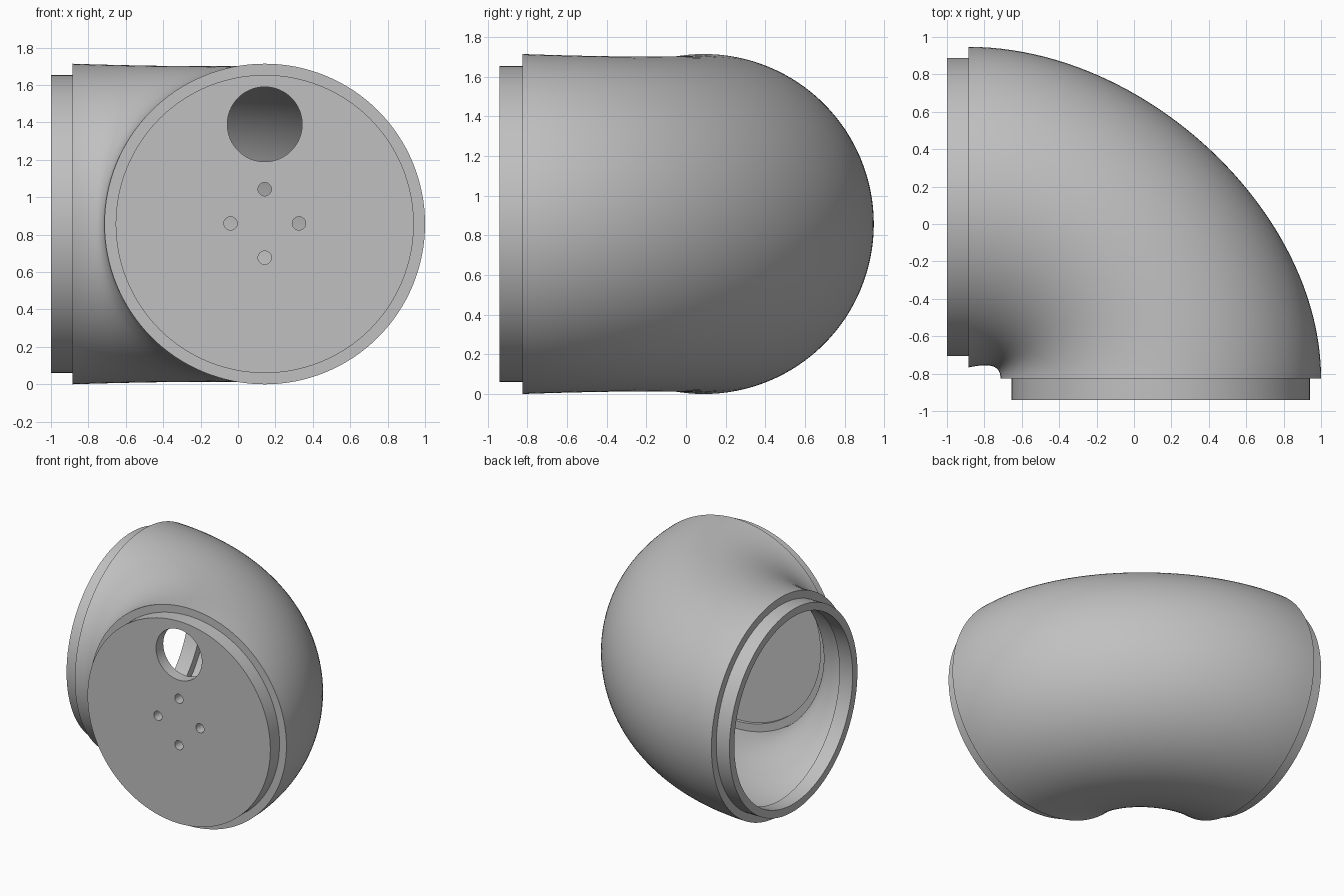
import bpy, bmesh, math
from mathutils import Vector

cube = bpy.data.objects.get("Cube")
if cube:
    bpy.data.objects.remove(cube, do_unlink=True)

SEG, STEPS = 128, 48
R, COLLAR, BORE, WALL = 0.857, 0.797, 0.737, 0.06
UP = Vector((0, 0, 1))
LEFT_Y, FRONT_X, MID_Z = 0.09, 0.143, 0.857

grey = bpy.data.materials.new("light grey")
grey.use_nodes = True
grey.diffuse_color = (0.53, 0.53, 0.53, 1)
grey.node_tree.nodes["Principled BSDF"].inputs["Base Color"].default_value = (0.53, 0.53, 0.53, 1)


def bezier(points, t):
    a, b, c, d = (Vector((x, y, MID_Z)) for x, y in points)
    s = 1 - t
    return a * s**3 + b * 3 * s * s * t + c * 3 * s * t * t + d * t**3


def ring(centre, side, r, rz):
    angles = (2 * math.pi * i / SEG for i in range(SEG))
    return [centre + side * (r * math.cos(a)) + UP * (rz * math.sin(a)) for a in angles]


def front_ring(y, r):
    return ring(Vector((FRONT_X, y, MID_Z)), Vector((1, 0, 0)), r, r)


def side_ring(x, r):
    return ring(Vector((x, LEFT_Y, MID_Z)), Vector((0, 1, 0)), r, r)


# Bend: sections span an outer and an inner guide curve
OUTER = [(-0.885, 0.947), (0.06, 0.947), (1.0, 0.06), (1.0, -0.825)]
INNER = [(-0.885, -0.767), (-0.80, -0.75), (-0.714, -0.74), (-0.714, -0.825)]


def bend_ring(t, inset):
    o, i = bezier(OUTER, t), bezier(INNER, t)
    rz = R - 0.052 * t * (1 - t)
    return ring((o + i) / 2, (o - i).normalized(), (o - i).length / 2 - inset, rz - inset)


def make_object(name, bm):
    bmesh.ops.recalc_face_normals(bm, faces=bm.faces)
    mesh = bpy.data.meshes.new(name)
    bm.to_mesh(mesh)
    bm.free()
    mesh.materials.append(grey)
    obj = bpy.data.objects.new(name, mesh)
    bpy.context.collection.objects.link(obj)
    return obj


# Closed skin: front plate, collar, bend, open collar, then back along the inside
steps = [k / STEPS for k in range(STEPS + 1)]
rings = [front_ring(-0.94, COLLAR), front_ring(-0.825, COLLAR)]
rings += [bend_ring(t, 0) for t in reversed(steps)]
rings += [side_ring(-0.885, COLLAR), side_ring(-1.0, COLLAR),
          side_ring(-1.0, BORE), side_ring(-0.885, BORE)]
rings += [bend_ring(t, WALL) for t in steps]
rings += [front_ring(-0.825, BORE), front_ring(-0.85, BORE)]

bm = bmesh.new()
loops = [[bm.verts.new(p) for p in pts] for pts in rings]
for a, b in zip(loops, loops[1:]):
    for i in range(SEG):
        j = (i + 1) % SEG
        bm.faces.new((a[i], a[j], b[j], b[i]))
bm.faces.new(loops[0])
bm.faces.new(loops[-1])
housing = make_object("elbow_housing", bm)

# Holes through the front plate: one large port and four screw holes
holes = [(FRONT_X, 1.39, 0.2, 64)]
for k in range(4):
    a = k * math.pi / 2
    holes.append((FRONT_X + 0.183 * math.cos(a), 0.86 + 0.183 * math.sin(a), 0.036, 24))
bm = bmesh.new()
for x, z, r, n in holes:
    made = bmesh.ops.create_cone(bm, cap_ends=True, segments=n, radius1=r, radius2=r, depth=0.2)
    for v in made["verts"]:
        v.co = Vector((x + v.co.x, -0.9 + v.co.z, z + v.co.y))
cutter = make_object("hole_cutter", bm)
cutter.hide_render = True

bpy.ops.object.select_all(action="DESELECT")
bpy.context.view_layer.objects.active = housing
housing.select_set(True)
cut = housing.modifiers.new("holes", "BOOLEAN")
cut.operation = "DIFFERENCE"
cut.solver = "EXACT"
cut.object = cutter
bpy.ops.object.modifier_apply(modifier=cut.name)
bpy.data.objects.remove(cutter, do_unlink=True)
bpy.ops.object.shade_smooth_by_angle(angle=math.radians(30))
